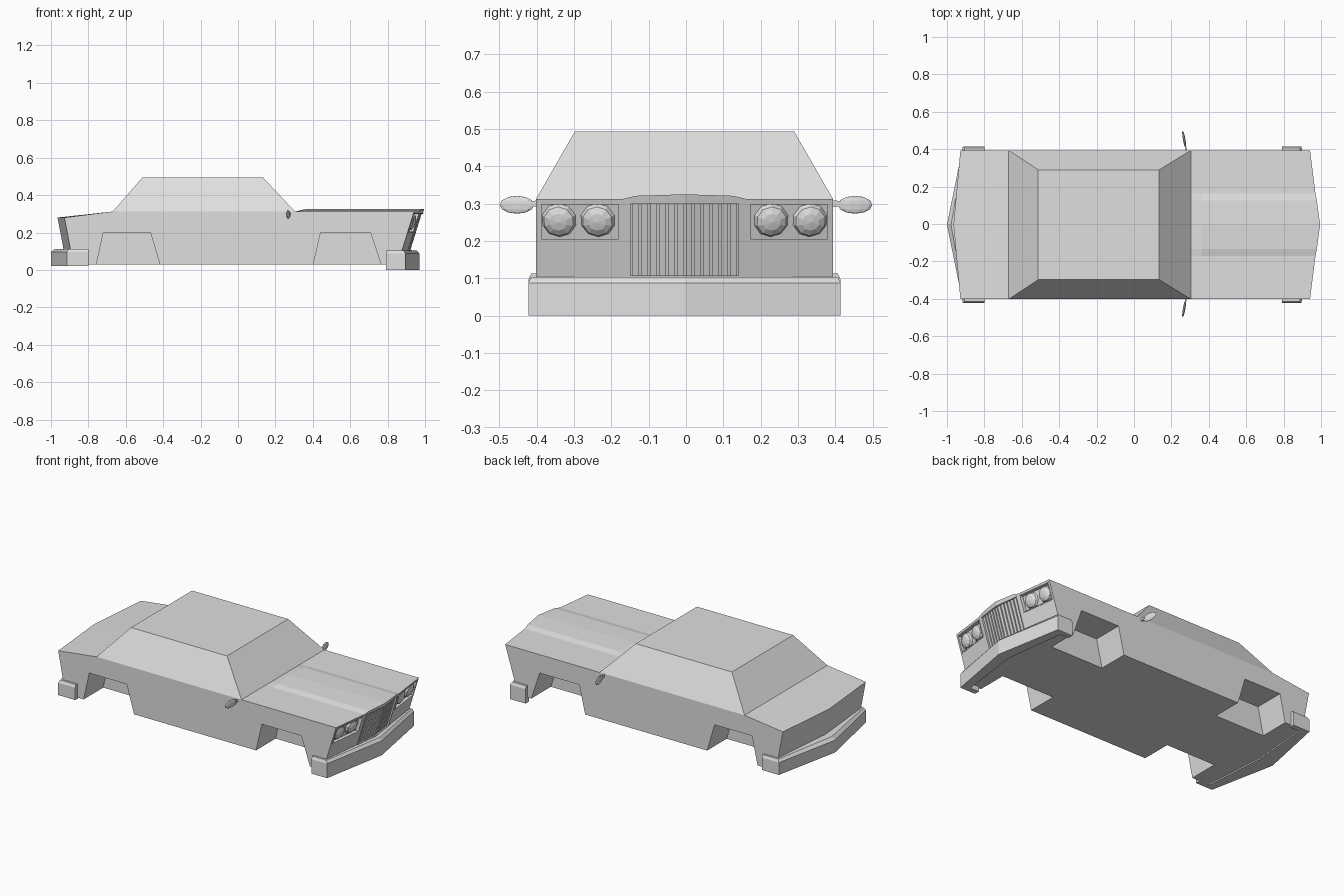
import bpy, bmesh
from mathutils import Vector

cube = bpy.data.objects.get("Cube")
if cube:
    bpy.data.objects.remove(cube, do_unlink=True)

grey = bpy.data.materials.new("plain grey")
grey.use_nodes = True
grey.diffuse_color = (0.74, 0.74, 0.74, 1)
grey.node_tree.nodes["Principled BSDF"].inputs["Base Color"].default_value = grey.diffuse_color

HALF = 0.398      # half width of the body
SHIFT = -0.004    # the body sits a hair off centre
FLOOR, BELT = 0.03, 0.312


def nose(y, z):
    """x of the V-shaped, undercut front panel."""
    return 0.995 - 0.125 * abs(y) - 0.31 * (0.325 - z)


def tail(y, z):
    """x of the V-shaped rear panel."""
    return -0.965 + 0.0925 * abs(y) + 0.19 * (0.28 - z)


def loft(bm, rings):
    """Skin equal, even-length rings and close both ends with quads."""
    loops = [[bm.verts.new(p) for p in r] for r in rings]
    n = len(loops[0])
    for a, b in zip(loops, loops[1:]):
        for i in range(n):
            j = (i + 1) % n
            bm.faces.new((a[i], a[j], b[j], b[i]))
    for end in (loops[0], loops[-1]):
        for i in range(n // 2 - 1):
            bm.faces.new((end[i], end[i + 1], end[n - 2 - i], end[n - 1 - i]))


def finish(name, bm, shift=SHIFT):
    bmesh.ops.recalc_face_normals(bm, faces=bm.faces)
    mesh = bpy.data.meshes.new(name)
    bm.to_mesh(mesh)
    bm.free()
    mesh.materials.append(grey)
    obj = bpy.data.objects.new(name, mesh)
    obj.location.y = shift
    bpy.context.collection.objects.link(obj)
    return obj


def slab(bm, ys, z0, z1, d0, d1):
    """Block that follows the nose, from depth d0 to d1 off its surface."""
    loft(bm, [[(nose(y, z) + d, y, z) for z, d in
               ((z0, d0), (z0, d1), (z1, d1), (z1, d0))] for y in ys])


def frame(bm, ys, z0, z1, w, d0, d1):
    """Rectangular rim on the nose."""
    slab(bm, ys, z0, z0 + w, d0, d1)
    slab(bm, ys, z1 - w, z1, d0, d1)
    slab(bm, (ys[0], ys[0] + w), z0, z1, d0, d1)
    slab(bm, (ys[-1] - w, ys[-1]), z0, z1, d0, d1)


def carve(target, bm):
    cutter = finish("cutter", bm)
    cutter.hide_render = True
    mod = target.modifiers.new("carve", "BOOLEAN")
    mod.operation, mod.solver, mod.object = "DIFFERENCE", "EXACT", cutter
    bpy.context.view_layer.objects.active = target
    bpy.ops.object.modifier_apply(modifier=mod.name)
    bpy.data.objects.remove(cutter, do_unlink=True)


# Lower body with raised hood centre
bulge = {-HALF: 0, -0.168: 0, -0.13: 0.009, 0: 0.013, 0.13: 0.009, 0.168: 0, HALF: 0}


def station(top_x, bottom_x, z, raised):
    top = [(y, z + raised * b) for y, b in bulge.items()]
    return ([(top_x(y, h), y, h) for y, h in top] +
            [(bottom_x(y, FLOOR), y, FLOOR) for y, h in reversed(top)])


bm = bmesh.new()
rings = [station(tail, tail, 0.28, 0)]
for x, raised in ((-0.67, 0), (0.305, 0), (0.36, 1)):
    at = lambda y, z, x=x: x
    rings.append(station(at, at, BELT, raised))
rings.append(station(nose, nose, BELT, 1))
loft(bm, rings)
body = finish("body", bm)

# Wheel arches
for lo, lo_top, hi_top, hi in ((-0.757, -0.72, -0.468, -0.418), (0.403, 0.442, 0.708, 0.765)):
    for side in (-1, 1):
        bm = bmesh.new()
        # flare the cutter below the floor along the same slopes
        s0, s1 = (lo_top - lo) / 0.17, (hi - hi_top) / 0.17
        prof = ((lo - s0 * 0.05, FLOOR - 0.05), (lo_top, 0.2),
                (hi_top, 0.2), (hi + s1 * 0.05, FLOOR - 0.05))
        loft(bm, [[(x, side * y, z) for x, z in prof] for y in (0.21, 0.5)])
        carve(body, bm)

# Headlight and grille recesses
LAMP_BAYS = ((-0.388, -0.172), (0.172, 0.388))
GRILLE = (-0.15, 0, 0.15)
for ys in LAMP_BAYS:
    bm = bmesh.new()
    slab(bm, ys, 0.2, 0.303, -0.02, 0.05)
    carve(body, bm)
bm = bmesh.new()
slab(bm, GRILLE, 0.102, 0.304, -0.022, 0.05)
carve(body, bm)

# Cabin
bm = bmesh.new()
loft(bm, [[(x0, -w, z), (x1, -w, z), (x1, w, z), (x0, w, z)] for x0, x1, w, z in
          ((-0.67, 0.305, HALF, BELT), (-0.512, 0.135, 0.294, 0.493))])
finish("cabin", bm)

# Grille rim and upright slats
bm = bmesh.new()
frame(bm, GRILLE, 0.102, 0.304, 0.005, -0.023, 0.003)
finish("grille_rim", bm)
bm = bmesh.new()
SLATS = 12
pitch = 0.288 / SLATS
for i in range(SLATS):
    y = -0.144 + (i + 0.5) * pitch
    slab(bm, (y - pitch * 0.36, y + pitch * 0.36), 0.106, 0.3, -0.023, -0.005)
finish("grille_slats", bm)

# Headlight rims and faceted lamps
for ys, label in zip(LAMP_BAYS, ("right", "left")):
    bm = bmesh.new()
    frame(bm, ys, 0.2, 0.303, 0.005, -0.021, 0.002)
    finish(label + "_headlight_rim", bm)
    side = 1 if ys[0] > 0 else -1
    for dist, place in ((0.232, "inner"), (0.336, "outer")):
        bm = bmesh.new()
        bmesh.ops.create_uvsphere(bm, u_segments=10, v_segments=6, radius=0.047)
        bmesh.ops.scale(bm, vec=(1, 1, 0.5), verts=bm.verts)
        lamp = finish(f"{label}_{place}_headlight", bm)
        y = side * dist
        lamp.location = (nose(y, 0.256) - 0.018, y + SHIFT, 0.256)
        lamp.rotation_mode = "QUATERNION"
        lamp.rotation_quaternion = Vector((1, 0.125 * side, -0.31)).to_track_quat("Z", "Y")


# Wrap-around bumpers
def bumper(name, outer, inner, z0, z1):
    def mirrored(half):
        return half + [(x, -y) for x, y in reversed(half[:-1])]
    rings = []
    for o, i in zip(mirrored(outer), mirrored(inner)):
        o, i = Vector(o), Vector(i)
        lip = o.lerp(i, 0.22)
        rings.append([(*o, z0), (*o, z1 - 0.016), (*lip, z1),
                      (*i, z1), (*i, (z0 + z1) / 2), (*i, z0)])
    bm = bmesh.new()
    loft(bm, rings)
    finish(name, bm)


bumper("front_bumper", [(0.79, 0.418), (0.895, 0.418), (0.97, 0)],
       [(0.79, 0.385), (0.85, 0.385), (0.9, 0)], 0.0, 0.104)
bumper("rear_bumper", [(-0.80, 0.418), (-0.915, 0.418), (-1.0, 0)],
       [(-0.80, 0.385), (-0.87, 0.385), (-0.9, 0)], 0.022, 0.113)

# Door mirrors on short stalks
for side, label in ((-1, "right"), (1, "left")):
    bm = bmesh.new()
    bmesh.ops.create_uvsphere(bm, u_segments=10, v_segments=6, radius=1)
    bmesh.ops.scale(bm, vec=(0.007, 0.047, 0.024), verts=bm.verts)
    shell = finish(label + "_mirror", bm, 0)
    shell.location = (0.268, side * 0.453, 0.297)
    shell.rotation_euler.z = side * 0.17
    bm = bmesh.new()
    loft(bm, [[(0.276 + a * r, side * y, 0.3 + b * r) for a, b in
               ((-0.5, -1), (0.5, -1), (0.5, 1), (-0.5, 1))]
              for y, r in ((0.385, 0.01), (0.42, 0.006))])
    finish(label + "_mirror_stalk", bm, 0)
